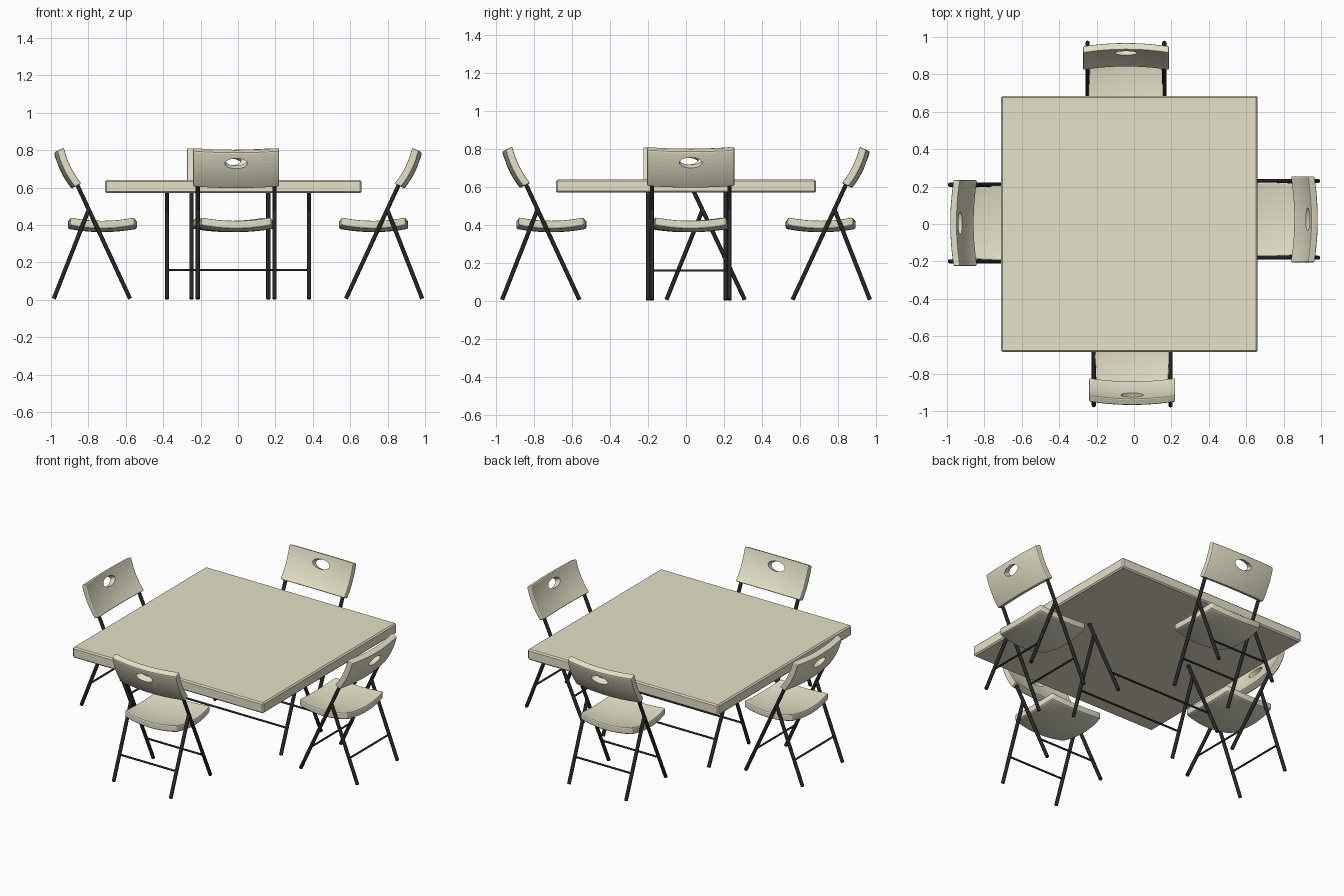
import bpy, bmesh, math
from mathutils import Matrix, Vector

if "Cube" in bpy.data.objects:
    bpy.data.objects.remove(bpy.data.objects["Cube"])


def material(name, rgb):
    m = bpy.data.materials.new(name)
    m.diffuse_color = (*rgb, 1)
    m.use_nodes = True
    m.node_tree.nodes["Principled BSDF"].inputs["Base Color"].default_value = m.diffuse_color
    return m


CREAM = material("cream_plastic", (0.78, 0.75, 0.57))
BLACK = material("black_metal", (0.02, 0.02, 0.02))


def add_object(name, mesh, matrix, mat=None):
    ob = bpy.data.objects.new(name, mesh)
    bpy.context.collection.objects.link(ob)
    ob.matrix_world = matrix
    if mat:
        mesh.materials.append(mat)
    return ob


def to_mesh(bm, name):
    bmesh.ops.recalc_face_normals(bm, faces=bm.faces)
    me = bpy.data.meshes.new(name)
    bm.to_mesh(me)
    bm.free()
    return me


def bake(ob):
    """Apply modifiers, remove the helper object, return its mesh."""
    bpy.context.view_layer.update()
    dg = bpy.context.evaluated_depsgraph_get()
    me = bpy.data.meshes.new_from_object(ob.evaluated_get(dg))
    bpy.data.objects.remove(ob)
    return me


def smooth(ob, angle=35):
    bpy.ops.object.select_all(action='DESELECT')
    ob.select_set(True)
    bpy.context.view_layer.objects.active = ob
    bpy.ops.object.shade_smooth_by_angle(angle=math.radians(angle))


def dished_panel(name, hw, hl, ht, sag_u, sag_v, bulge, bevel, hole=None):
    """Panel curved both ways, concave towards +z, with optional oval hole."""
    bm = bmesh.new()
    bmesh.ops.create_cube(bm, size=2)
    edges = [e for e in bm.edges if abs(e.verts[0].co.z - e.verts[1].co.z) < 0.1]
    bmesh.ops.subdivide_edges(bm, edges=edges, cuts=9, use_grid_fill=True)
    for v in bm.verts:
        u, w, t = v.co
        v.co = (u * (hw - bulge * w * w), w * (hl - bulge * u * u),
                t * ht + sag_u * u * u + sag_v * w * w)
    ob = add_object(name, to_mesh(bm, name), Matrix(), CREAM)
    mod = ob.modifiers.new("bevel", 'BEVEL')
    mod.width, mod.segments = bevel, 2
    mod.limit_method, mod.angle_limit = 'ANGLE', math.radians(50)
    cutter = None
    if hole:
        rx, ry, cy = hole
        bm = bmesh.new()
        bmesh.ops.create_cone(bm, cap_ends=True, segments=24, radius1=1, radius2=1, depth=0.3)
        bmesh.ops.transform(bm, verts=bm.verts,
                            matrix=Matrix.Translation((0, cy, 0)) @ Matrix.Diagonal((rx, ry, 1, 1)))
        cutter = add_object("hole_cutter", to_mesh(bm, "hole_cutter"), Matrix())
        cutter.hide_render = True
        mod = ob.modifiers.new("hole", 'BOOLEAN')
        mod.operation, mod.object, mod.solver = 'DIFFERENCE', cutter, 'EXACT'
    me = bake(ob)
    if cutter:
        bpy.data.objects.remove(cutter)
    return me


def rod(name, a, b, r, matrix):
    a, b = Vector(a), Vector(b)
    d = b - a
    bm = bmesh.new()
    bmesh.ops.create_cone(bm, cap_ends=True, segments=12, radius1=r, radius2=r, depth=d.length)
    place = Matrix.Translation((a + b) / 2) @ d.to_track_quat('Z', 'Y').to_matrix().to_4x4()
    smooth(add_object(name, to_mesh(bm, name), matrix @ place, BLACK))


def folding_legs(prefix, long_leg, short_leg, half, matrix, bar_z=0.16):
    """Crossed leg pairs (given as (y, z) ends) with a thin bar across each pair."""
    for part, (foot, top) in (("long_leg", long_leg), ("short_leg", short_leg)):
        for s, side in ((-1, "left"), (1, "right")):
            rod(f"{prefix}_{part}_{side}", (s * half, *foot), (s * half, *top), 0.011, matrix)
        k = (bar_z - foot[1]) / (top[1] - foot[1])
        y = foot[0] + k * (top[0] - foot[0])
        rod(f"{prefix}_{part}_bar", (-half, y, bar_z), (half, y, bar_z), 0.006, matrix)


# Table top
bm = bmesh.new()
bmesh.ops.create_cube(bm, size=1)
bmesh.ops.transform(bm, verts=bm.verts, matrix=Matrix.Diagonal((1.37, 1.37, 0.069, 1)))
bmesh.ops.bevel(bm, geom=bm.edges[:], offset=0.008, segments=1, affect='EDGES')
add_object("table_top", to_mesh(bm, "table_top"), Matrix.Translation((-0.025, 0, 0.605)), CREAM)

# Table legs
folding_legs("table", ((0.31, 0.006), (0.035, 0.59)), ((-0.103, 0.006), (0.087, 0.48)),
             0.38, Matrix())

# Shared chair meshes
seat_mesh = dished_panel("seat", 0.2, 0.185, 0.022, 0.018, 0.018, 0.014, 0.009)
back_mesh = dished_panel("backrest", 0.23, 0.107, 0.02, 0.02, 0.012, 0.0, 0.007,
                         hole=(0.06, 0.029, -0.045))

# Four chairs: name, turn about z, position offset
chairs = (("front", 0, (-0.01, 0)), ("right", 90, (0.015, 0.025)),
          ("back", 180, (-0.043, 0)), ("left", -90, (-0.015, 0.005)))
for name, turn, (ox, oy) in chairs:
    base = Matrix.Translation((ox, oy, 0)) @ Matrix.Rotation(math.radians(turn), 4, 'Z')
    seat = add_object(f"{name}_seat", seat_mesh, base @ Matrix.Translation((0, -0.71, 0.384)))
    back = add_object(f"{name}_backrest", back_mesh,
                      base @ Matrix.Translation((0, -0.915, 0.695))
                      @ Matrix.Rotation(math.radians(-64), 4, 'X'))
    folding_legs(f"{name}_chair", ((-0.562, 0.006), (-0.843, 0.612)),
                 ((-0.97, 0.006), (-0.784, 0.48)), 0.205, base)
for mesh in (seat_mesh, back_mesh):
    for p in mesh.polygons:
        p.use_smooth = False
